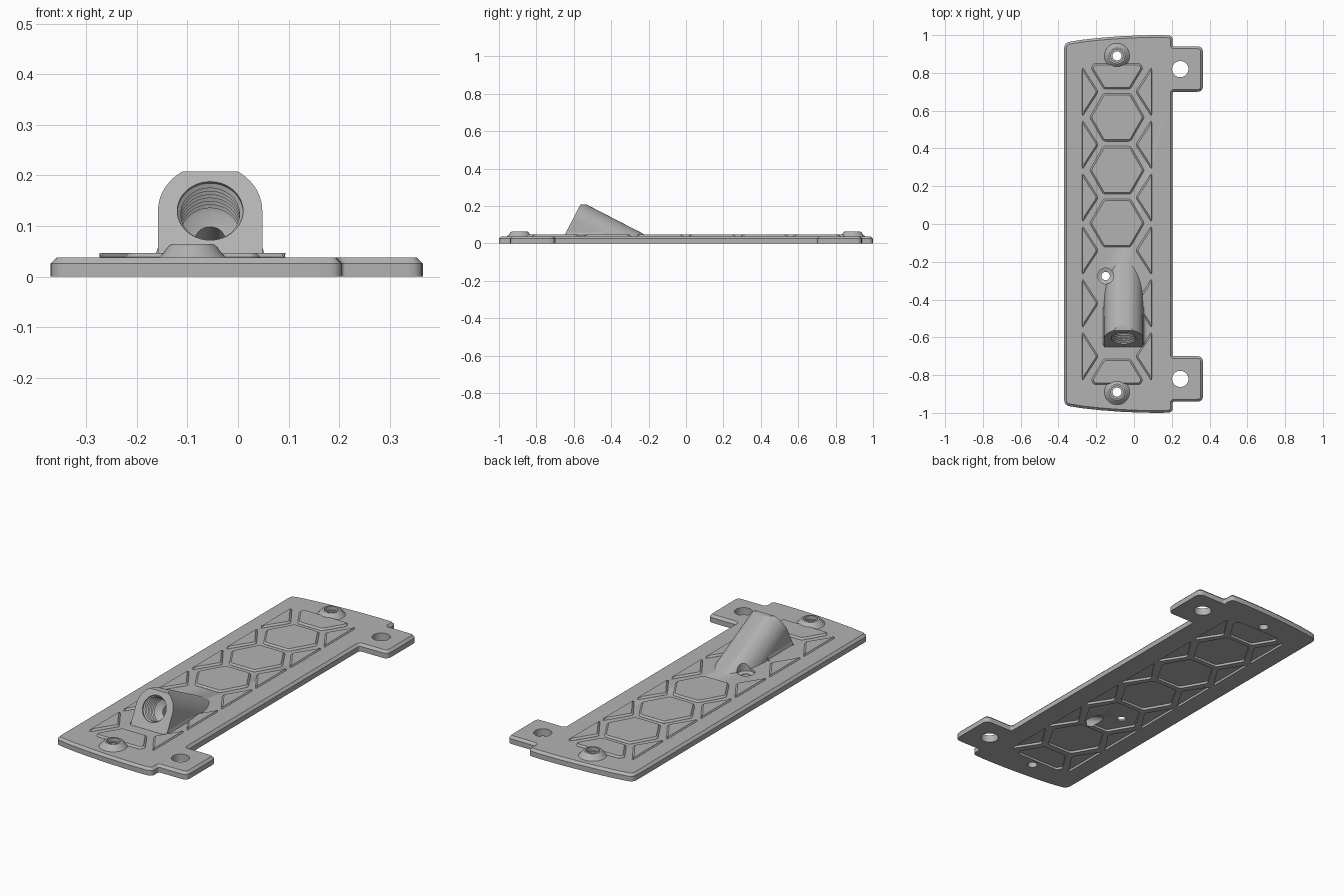
import bpy, bmesh, math
from mathutils import Matrix, Vector

cube = bpy.data.objects.get("Cube")
if cube:
    bpy.data.objects.remove(cube, do_unlink=True)

grey = bpy.data.materials.new("light grey")
grey.use_nodes = True
grey.diffuse_color = (0.45, 0.45, 0.45, 1)
grey.node_tree.nodes["Principled BSDF"].inputs["Base Color"].default_value = grey.diffuse_color

TOP = 0.038          # plate thickness
MID = -0.09          # x of the pattern's centre line
PITCH = 0.28         # spacing of the hexagons


def rounded(corners, steps=4):
    """Round the corners (x, y, radius) of a polygon."""
    out = []
    for i, (x, y, r) in enumerate(corners):
        p = Vector((x, y))
        if r == 0:
            out.append(p)
            continue
        a = p + (Vector(corners[i - 1][:2]) - p).normalized() * r
        b = p + (Vector(corners[(i + 1) % len(corners)][:2]) - p).normalized() * r
        for s in range(steps + 1):
            t = s / steps
            out.append(a * (1 - t) ** 2 + p * 2 * t * (1 - t) + b * t * t)
    return out


def prism(bm, points, z0, z1, chamfer=0):
    """Extrude a flat outline, with an optional chamfer on its top edge."""
    base = bm.faces.new([bm.verts.new((p[0], p[1], z0)) for p in points])
    new = bmesh.ops.extrude_face_region(bm, geom=[base])["geom"]
    top = [v for v in new if isinstance(v, bmesh.types.BMVert)]
    bmesh.ops.translate(bm, verts=top, vec=(0, 0, z1 - z0))
    if chamfer:
        cap = [f for f in new if isinstance(f, bmesh.types.BMFace)][0]
        bmesh.ops.bevel(bm, geom=list(cap.edges), offset=chamfer, segments=1,
                        profile=0.5, affect='EDGES')


def lathe(bm, profile, centre=(0, 0), steps=40):
    """Closed solid of revolution about z from (radius, z) points."""
    rings = [[bm.verts.new((centre[0] + r * math.cos(k * math.tau / steps),
                            centre[1] + r * math.sin(k * math.tau / steps), z))
              for k in range(steps)] for r, z in profile]
    for lo, hi in zip(rings, rings[1:]):
        for k in range(steps):
            n = (k + 1) % steps
            bm.faces.new((lo[k], lo[n], hi[n], hi[k]))
    bm.faces.new(rings[0])
    bm.faces.new(rings[-1])


def finish(name, bm, matrix=None):
    if matrix:
        bm.transform(matrix)
    bmesh.ops.recalc_face_normals(bm, faces=bm.faces)
    mesh = bpy.data.meshes.new(name)
    bm.to_mesh(mesh)
    bm.free()
    mesh.materials.append(grey)
    ob = bpy.data.objects.new(name, mesh)
    bpy.context.collection.objects.link(ob)
    return ob


def boolean(ob, tool, operation):
    mod = ob.modifiers.new(operation.title(), 'BOOLEAN')
    mod.object, mod.operation, mod.solver = tool, operation, 'EXACT'
    bpy.context.view_layer.objects.active = ob
    bpy.ops.object.modifier_apply(modifier=mod.name)
    bpy.data.objects.remove(tool, do_unlink=True)


# Base plate with bowed ends and two mounting tabs
half = [(0.205, 0.70, 0.008), (0.365, 0.70, 0.03), (0.365, 0.94, 0.03),
        (0.205, 0.94, 0.008), (0.205, 0.998, 0.025)]
half += [(x, 1 - 0.15 * (x - 0.13) ** 2, 0) for x in (0.13, 0.03, -0.07, -0.17, -0.27)]
half += [(-0.37, 0.96, 0.03)]
outline = half + [(x, -y, r) for x, y, r in reversed(half)]
bm = bmesh.new()
prism(bm, rounded(outline), 0, TOP, 0.012)
plate = finish("base_plate", bm)

# Raised collars around the end screw holes
bm = bmesh.new()
for s in (-1, 1):
    lathe(bm, [(0.067, 0.02), (0.067, TOP), (0.058, 0.046), (0.048, 0.06), (0.042, 0.064)],
          (MID, 0.89 * s))
boolean(plate, finish("collars", bm), 'UNION')

# Slanted socket: arched section swept along a tilted axis
tilt = math.radians(27.3)
socket_frame = Matrix.Translation((-0.055, -0.605, 0.13)) @ Matrix.Rotation(
    math.pi / 2 - tilt, 4, 'X')
R = 0.103
arch = [(R * math.cos(math.pi * k / 32), R * math.sin(math.pi * k / 32)) for k in range(33)]
bm = bmesh.new()
prism(bm, [(R, -0.2)] + arch + [(-R, -0.2)], -0.5, 0)
socket = finish("socket", bm, socket_frame)
bm = bmesh.new()
prism(bm, [(-0.4, -0.9), (0.4, -0.9), (0.4, 0.3), (-0.4, 0.3)], 0.02, 0.208)
boolean(socket, finish("trim_box", bm), 'INTERSECT')
boolean(plate, socket, 'UNION')

# Hexagon, end and triangle cells of the stiffening pattern
hexagon = [(0.145, 0), (0.072, 0.127), (-0.072, 0.127),
           (-0.145, 0), (-0.072, -0.127), (0.072, -0.127)]
end_cell = [(0.07, 0.715), (0.137, 0.825), (0.122, 0.85),
            (-0.122, 0.85), (-0.137, 0.825), (-0.07, 0.715)]
pads, pockets = [], []
for i in range(5):
    y = 0.565 - PITCH * i
    cell = [(MID + px, y + py, 0.012) for px, py in hexagon]
    pockets.append(cell)
    if i < 3:
        pads.append(cell)
for s in (-1, 1):
    cell = [(MID + px, py * s, 0.01) for px, py in end_cell]
    pads.append(cell)
    pockets.append(cell)
    for i in range(6):
        y = 0.7 - PITCH * i
        cell = [(MID + s * px, y + py, 0.014)
                for px, py in ((0.184, 0.132), (0.184, -0.132), (0.098, 0))]
        pads.append(cell)
        pockets.append(cell)

bm = bmesh.new()
for cell in pockets:
    prism(bm, rounded(cell, 3), -0.02, 0.012)
boolean(plate, finish("pocket_cutter", bm), 'DIFFERENCE')

# Screw holes: plain in the tabs, counterbored elsewhere
bm = bmesh.new()
for s in (-1, 1):
    lathe(bm, [(0.043, -0.05), (0.043, 0.1)], (0.245, 0.82 * s))
    lathe(bm, [(0.024, -0.05), (0.024, 0.045), (0.033, 0.045), (0.033, 0.1)], (MID, 0.89 * s))
lathe(bm, [(0.022, -0.05), (0.022, 0.02), (0.042, 0.026), (0.042, 0.07)], (-0.15, -0.275))
boolean(plate, finish("hole_cutter", bm), 'DIFFERENCE')

# Threaded bore with a narrow outlet through the underside
THREADS, DEPTH = 8, 0.115
bore = [(0.03, -0.45), (0.03, -DEPTH - 0.012)]
for k in range(THREADS):
    z = -DEPTH + k * DEPTH / THREADS
    bore += [(0.058, z), (0.065, z + DEPTH / THREADS / 2)]
bore += [(0.065, 0.05)]
bm = bmesh.new()
lathe(bm, bore, steps=48)
boolean(plate, finish("bore_cutter", bm, socket_frame), 'DIFFERENCE')

# Raised pads over the cells
bm = bmesh.new()
for cell in pads:
    prism(bm, rounded(cell, 3), 0.02, 0.047, 0.0085)
raised = finish("raised_pads", bm)

# Small flares where the socket walls meet the plate
bm = bmesh.new()
for s in (-1, 1):
    section = [(s * (R - 0.01), 0.03), (s * (R + 0.02), 0.03), (s * (R + 0.018), TOP),
               (s * (R + 0.005), 0.044), (s * R, 0.058), (s * (R - 0.01), 0.058)]
    prism(bm, section, 0.44, 0.64)
flares = finish("socket_flares", bm,
                Matrix.Translation((-0.055, 0, 0)) @ Matrix.Rotation(math.pi / 2, 4, 'X'))

# Smooth the round surfaces, keep the machined edges crisp
for ob in bpy.context.selected_objects:
    ob.select_set(False)
for ob in (plate, raised, flares):
    ob.select_set(True)
bpy.context.view_layer.objects.active = plate
bpy.ops.object.shade_smooth_by_angle(angle=math.radians(30))
